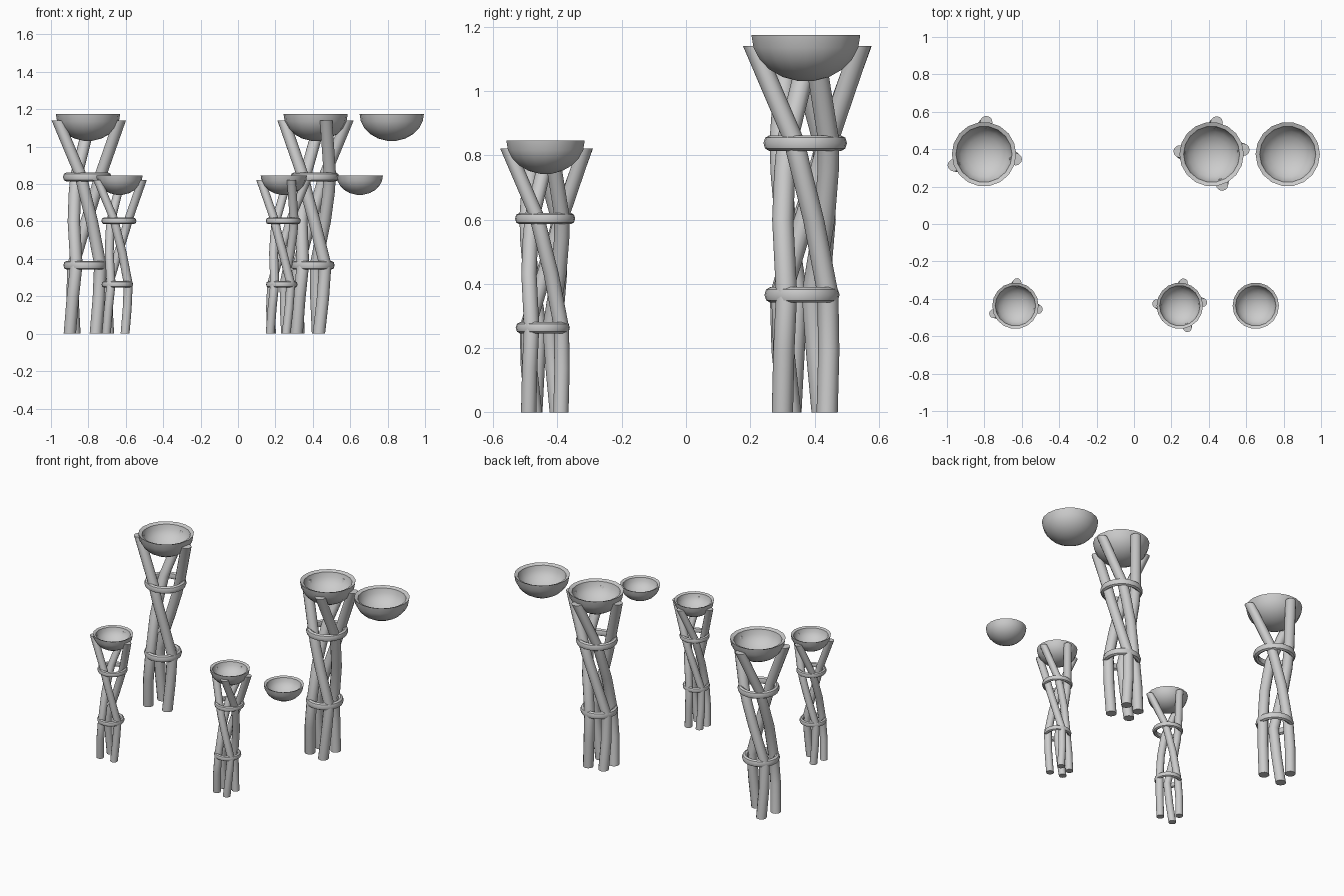
import bpy, bmesh
from math import sin, cos, pi, radians

if "Cube" in bpy.data.objects:
    bpy.data.objects.remove(bpy.data.objects["Cube"])

# pole levels: height, distance from axis, twist in degrees, axis shift x, y
LEVELS = [(0.0, .083, 130, -.03, -.005), (.19, .086, 142, -.024, -.01),
          (.37, .082, 149, -.015, -.012), (.60, .066, 98, -.01, -.006),
          (.75, .076, 62, -.006, -.002), (.85, .088, 45, -.003, 0),
          (1.14, .172, 0, 0, 0)]
POLE_R = .033


def loft(name, rings, closed=False):
    """Skin a list of equal-length point rings; cap the ends unless closed."""
    bm = bmesh.new()
    vs = [[bm.verts.new(p) for p in r] for r in rings]
    n = len(vs[0])
    pairs = list(zip(vs, vs[1:])) + ([(vs[-1], vs[0])] if closed else [])
    for a, b in pairs:
        for i in range(n):
            j = (i + 1) % n
            bm.faces.new((a[i], a[j], b[j], b[i]))
    if not closed:
        bm.faces.new(vs[0][::-1])
        bm.faces.new(vs[-1])
    bmesh.ops.recalc_face_normals(bm, faces=bm.faces)
    me = bpy.data.meshes.new(name)
    bm.to_mesh(me)
    bm.free()
    ob = bpy.data.objects.new(name, me)
    bpy.context.collection.objects.link(ob)
    bpy.ops.object.select_all(action='DESELECT')
    ob.select_set(True)
    bpy.context.view_layer.objects.active = ob
    bpy.ops.object.shade_smooth_by_angle(angle=radians(40))
    return ob


def circle(x, y, z, r, n):
    return [(x + r * cos(2 * pi * i / n), y + r * sin(2 * pi * i / n), z) for i in range(n)]


def place(ob, x, y, s):
    ob.location = (x, y, 0)
    ob.scale = (s, s, s)


def bowl(name, x, y, s):
    # rounded outside, rim, then hollow inside
    outer = [(.172 * sin(a), 1.175 - .145 * cos(a)) for a in [radians(d) for d in (8, 25, 42, 58, 74, 90)]]
    inner = [(.150 * sin(a), 1.170 - .112 * cos(a)) for a in [radians(d) for d in (88, 72, 55, 38, 22, 8)]]
    place(loft(name, [circle(0, 0, z, r, 18) for r, z in outer + inner]), x, y, s)


def pole(name, angle, x, y, s):
    rings = []
    for z, r, twist, ox, oy in LEVELS:
        a = radians(angle + twist)
        rings.append(circle(ox + r * cos(a), oy + r * sin(a), z, POLE_R, 12))
    place(loft(name, rings), x, y, s)


def binding(name, z, major, ox, oy, x, y, s):
    rings = [circle(ox, oy, z + .024 * sin(t), major + .018 * cos(t), 24)
             for t in [2 * pi * k / 8 for k in range(8)]]
    place(loft(name, rings, closed=True), x, y, s)


def brazier(name, angles, x, y, s):
    bowl(name + "_bowl", x, y, s)
    for k, a in enumerate(angles):
        pole(f"{name}_pole_{k + 1}", a, x, y, s)
    binding(name + "_upper_ring", .838, .112, -.004, -.002, x, y, s)
    binding(name + "_lower_ring", .366, .099, -.015, -.012, x, y, s)


# large and small sets: three-pole stand, four-pole stand, loose bowl
for size, s, y, xs in (("large", 1.0, .373, (-.802, .415, .822)),
                       ("small", .72, -.437, (-.634, .245, .651))):
    brazier(size + "_three_pole", (200, 86, 351), xs[0], y, s)
    brazier(size + "_four_pole", (175, 81, 8, 289), xs[1], y, s)
    bowl(size + "_loose_bowl", xs[2], y, s)
